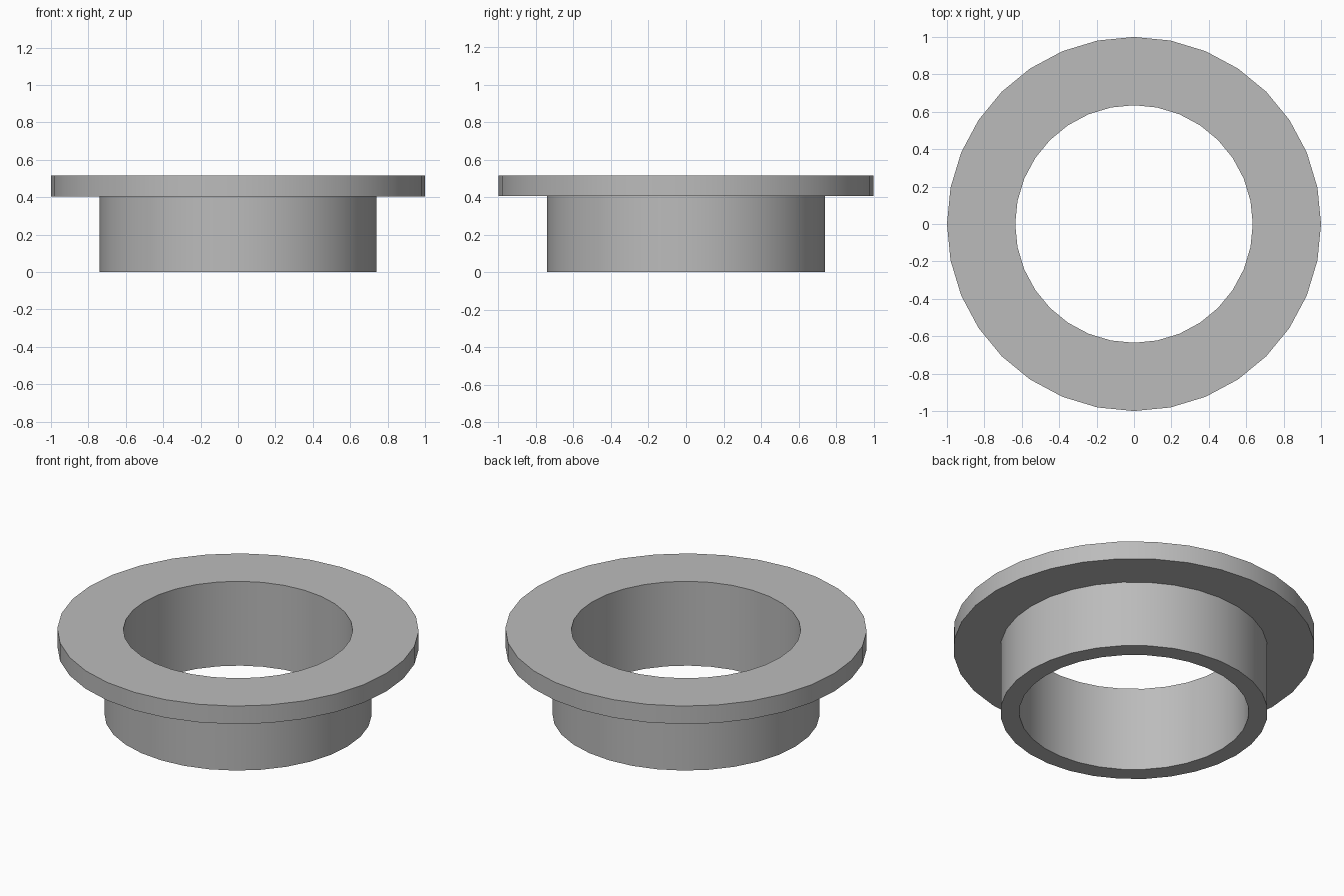
import bpy
import bmesh
import math
from mathutils import Matrix

SEGMENTS = 32
BORE, NECK, RIM = 0.635, 0.74, 1.0
FLANGE_Z, TOP_Z = 0.405, 0.515

cube = bpy.data.objects.get("Cube")
if cube:
    bpy.data.objects.remove(cube, do_unlink=True)

# Plain grey material
grey = bpy.data.materials.new("plain_grey")
grey.use_nodes = True
colour = (0.5, 0.5, 0.5, 1.0)
grey.diffuse_color = colour
grey.node_tree.nodes["Principled BSDF"].inputs["Base Color"].default_value = colour

# Closed cross-section: hollow neck below a wide flat flange
profile = [(BORE, 0), (NECK, 0), (NECK, FLANGE_Z),
           (RIM, FLANGE_Z), (RIM, TOP_Z), (BORE, TOP_Z)]

# Revolve the section into one solid ring
bm = bmesh.new()
rings = []
for i in range(SEGMENTS):
    turn = Matrix.Rotation(math.tau * i / SEGMENTS, 3, "Z")
    rings.append([bm.verts.new(turn @ Matrix.Identity(3).col[0] * 0) for _ in profile])
    for vert, (radius, z) in zip(rings[-1], profile):
        vert.co = turn.col[0] * radius
        vert.co.z = z
for i, ring in enumerate(rings):
    following = rings[(i + 1) % SEGMENTS]
    for j in range(len(profile)):
        k = (j + 1) % len(profile)
        bm.faces.new((ring[j], following[j], following[k], ring[k]))
bmesh.ops.recalc_face_normals(bm, faces=bm.faces[:])

mesh = bpy.data.meshes.new("flanged_bushing")
bm.to_mesh(mesh)
bm.free()
mesh.materials.append(grey)
bushing = bpy.data.objects.new("flanged_bushing", mesh)
bpy.context.collection.objects.link(bushing)

# Smooth round walls with crisp rims
bpy.ops.object.select_all(action="DESELECT")
bushing.select_set(True)
bpy.context.view_layer.objects.active = bushing
bpy.ops.object.shade_smooth_by_angle(angle=math.radians(30))
